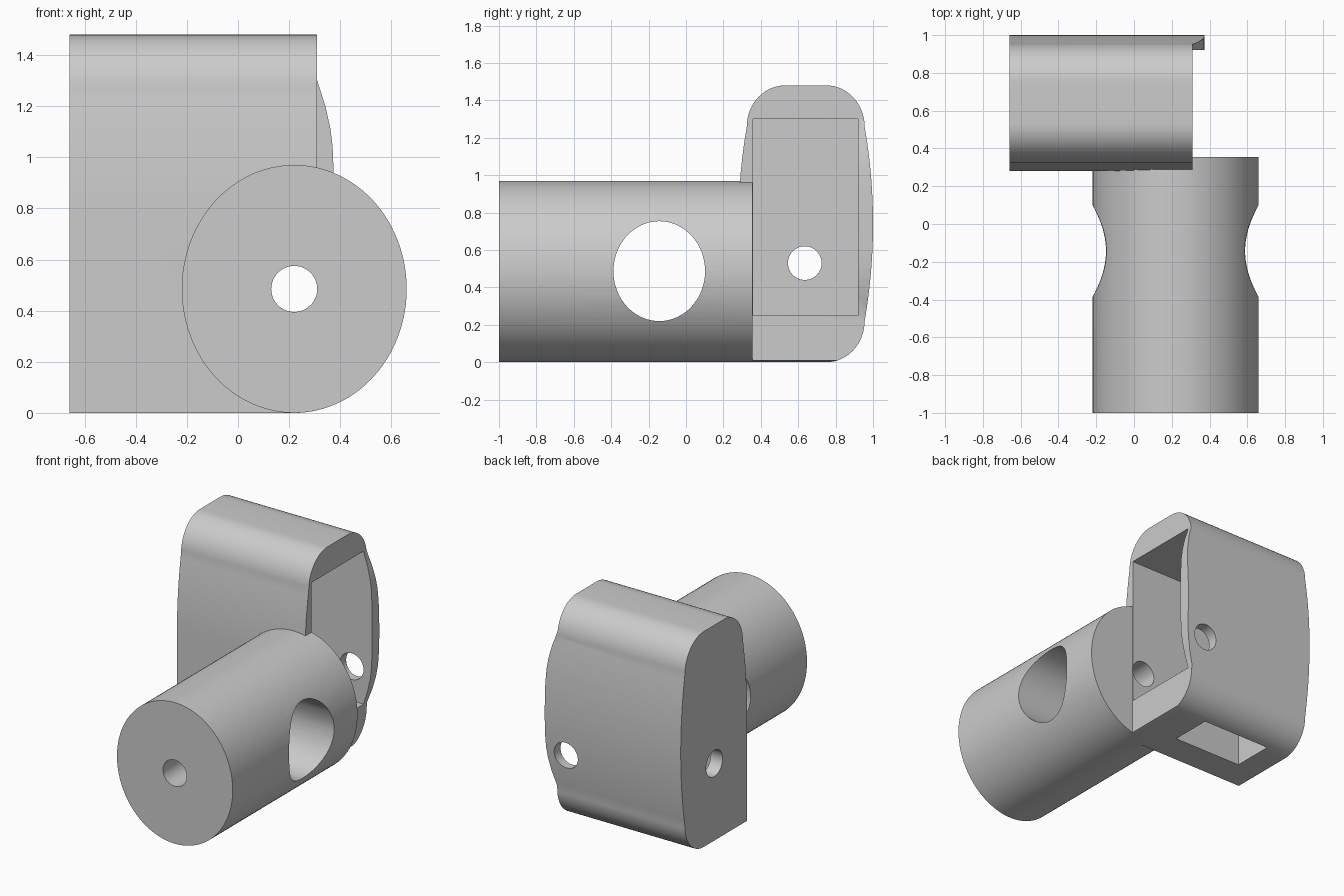
import bpy, bmesh
from math import sin, cos, pi, radians

old = bpy.data.objects.get("Cube")
if old:
    bpy.data.objects.remove(old, do_unlink=True)

grey = bpy.data.materials.new("plain grey")
grey.use_nodes = True
COLOUR = (0.6, 0.6, 0.6, 1)
grey.diffuse_color = COLOUR
grey.node_tree.nodes["Principled BSDF"].inputs["Base Color"].default_value = COLOUR


def prism(name, outline, axis, lo, hi):
    """Extrude a 2D outline along x, y or z from lo to hi."""
    place = {"x": lambda u, v: (lo, u, v),
             "y": lambda u, v: (u, lo, v),
             "z": lambda u, v: (u, v, lo)}[axis]
    bm = bmesh.new()
    face = bm.faces.new([bm.verts.new(place(u, v)) for u, v in outline])
    out = bmesh.ops.extrude_face_region(bm, geom=[face])
    moved = [g for g in out["geom"] if isinstance(g, bmesh.types.BMVert)]
    step = [hi - lo if a == axis else 0 for a in "xyz"]
    bmesh.ops.translate(bm, verts=moved, vec=step)
    bmesh.ops.recalc_face_normals(bm, faces=bm.faces[:])
    mesh = bpy.data.meshes.new(name)
    bm.to_mesh(mesh)
    bm.free()
    mesh.materials.append(grey)
    obj = bpy.data.objects.new(name, mesh)
    bpy.context.collection.objects.link(obj)
    return obj


def arc(u, v, ru, rv, start=0, end=360, n=64):
    """Points on an ellipse; a full turn leaves out the repeated end point."""
    count = n if end - start == 360 else n + 1
    angles = [radians(start + (end - start) * i / n) for i in range(count)]
    return [(u + ru * cos(a), v + rv * sin(a)) for a in angles]


def rect(u0, u1, v0, v1):
    return [(u0, v0), (u1, v0), (u1, v1), (u0, v1)]


def combine(target, tool, operation="DIFFERENCE"):
    """Apply a boolean and remove the tool."""
    mod = target.modifiers.new(operation.lower(), "BOOLEAN")
    mod.operation, mod.solver, mod.object = operation, "EXACT", tool
    bpy.context.view_layer.objects.active = target
    bpy.ops.object.modifier_apply(modifier=mod.name)
    bpy.data.objects.remove(tool, do_unlink=True)


def finish(obj):
    bpy.ops.object.select_all(action="DESELECT")
    obj.select_set(True)
    bpy.context.view_layer.objects.active = obj
    bpy.ops.object.shade_smooth_by_angle(angle=radians(30))


AX, AZ, RX, RZ = 0.22, 0.485, 0.44, 0.485   # arm axis and radii
MY, MZ, TOP = 0.64, 0.74, 1.48              # housing centre and height
BORE = arc(AX, AZ, 0.09, 0.09, n=48)

# Housing side profile: bulged back, rounded corners, upright lower front
bulge = [(0.315 + 0.045 * (1 - t * t), 0.52 * t) for t in (i / 12 for i in range(13))]
corner = arc(0.11, 0.52, 0.205, 0.22, 0, 90, 16)[1:]
quarter = bulge + corner
upper_back = [(MY + u, MZ + v) for u, v in quarter]
upper_front = [(MY - u, MZ + v) for u, v in reversed(quarter)]
lower_back = [(MY + u, MZ - v) for u, v in reversed(quarter[1:])]
profile = lower_back + upper_back + upper_front + [(MY - 0.36, 0)]

# Housing, with its underside following the arm near the open side
housing = prism("housing", profile, "x", -0.66, 0.31)
under = [p for p in arc(AX, AZ, RX, RZ, 270, 282, 8)]
outline = [(-0.8, -0.1), (AX, -0.1)] + under + [(0.5, 0.1), (0.5, 1.6), (-0.8, 1.6)]
combine(housing, prism("under_trim", outline, "y", 0, 1.2), "INTERSECT")

# Back wall lip bulging out past the open side
lip = prism("back_lip", profile, "x", 0.2, 0.4)
side = [(0.31, 0.525), (0.342, 0.425), (0.361, 0.34), (0.37, 0.27), (0.374, 0.17)]
lip_outline = [(0.25, MZ + 0.56)] + [(x, 0.775 + z) for x, z in side]
lip_outline += [(x, 0.775 - z) for x, z in reversed(side)] + [(0.25, 0.25)]
combine(lip, prism("lip_trim", lip_outline, "y", 0.92, 1.2), "INTERSECT")
combine(housing, lip, "UNION")

# Housing openings: pocket, bottom slot, side hole and back hole
combine(housing, prism("pocket", rect(0.357, 0.92, 0.25, 1.3), "x", -0.57, 0.8))
combine(housing, prism("slot", rect(-0.48, 0.05, 0.49, 0.78), "z", -0.1, 0.4))
combine(housing, prism("side_hole", arc(0.635, 0.53, 0.09, 0.09, n=48), "x", -0.9, -0.4))
combine(housing, prism("back_hole", BORE, "y", 0.2, 1.2))
finish(housing)

# Round arm with an axial bore and a wide cross hole
arm = prism("round_arm", arc(AX, AZ, RX, RZ, n=96), "y", -1, 0.355)
combine(arm, prism("bore", BORE, "y", -1.2, 0.6))
combine(arm, prism("cross_hole", arc(-0.143, 0.487, 0.245, 0.267), "x", -0.5, 1))
finish(arm)
